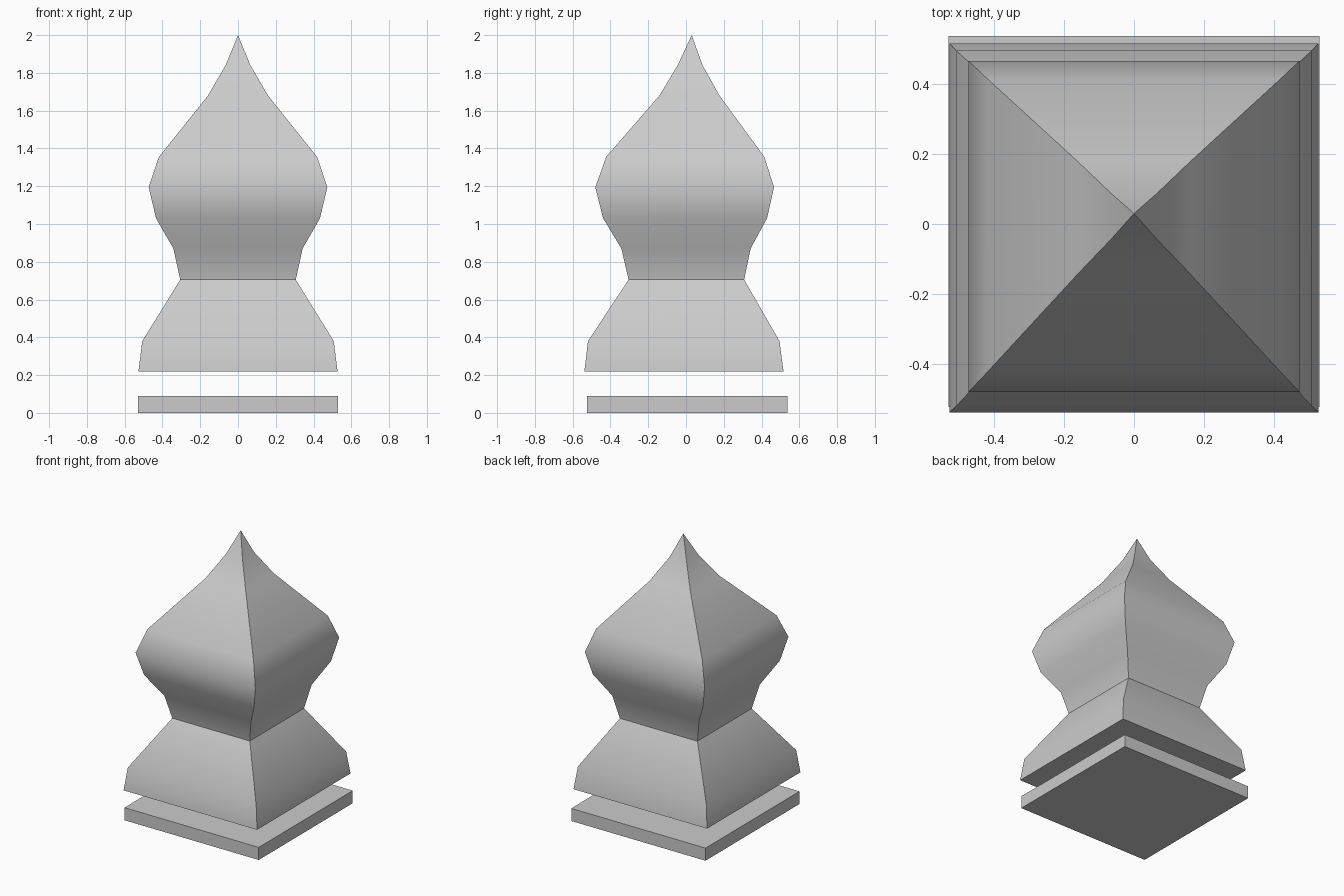
import bpy
import bmesh
import math

cube = bpy.data.objects.get("Cube")
if cube:
    bpy.data.objects.remove(cube, do_unlink=True)

GREY = (0.6, 0.6, 0.6, 1.0)
stone = bpy.data.materials.new("grey_stone")
stone.use_nodes = True
stone.diffuse_color = GREY
stone.node_tree.nodes["Principled BSDF"].inputs["Base Color"].default_value = GREY


def square_loft(name, rings):
    """Loft square rings given as (height, half width, centre y); zero width makes a tip."""
    bm = bmesh.new()
    loops = []
    for z, half, cy in rings:
        if half == 0:
            loops.append([bm.verts.new((0, cy, z))] * 4)
        else:
            corners = ((-1, -1), (1, -1), (1, 1), (-1, 1))
            loops.append([bm.verts.new((sx * half, cy + sy * half, z)) for sx, sy in corners])
    for low, high in zip(loops, loops[1:]):
        for i in range(4):
            j = (i + 1) % 4
            # dict.fromkeys drops the repeated vertex at a tip
            bm.faces.new(list(dict.fromkeys((low[i], low[j], high[j], high[i]))))
    for loop in (loops[0], loops[-1]):
        if len(set(loop)) == 4:
            bm.faces.new(loop)
    bmesh.ops.recalc_face_normals(bm, faces=bm.faces[:])
    mesh = bpy.data.meshes.new(name)
    bm.to_mesh(mesh)
    bm.free()
    mesh.materials.append(stone)
    obj = bpy.data.objects.new(name, mesh)
    bpy.context.collection.objects.link(obj)
    bpy.ops.object.select_all(action='DESELECT')
    obj.select_set(True)
    bpy.context.view_layer.objects.active = obj
    bpy.ops.object.shade_smooth_by_angle(angle=math.radians(40))
    return obj


# Flat slab at the bottom
square_loft("base_slab", [(0, 0.53, 0.007), (0.09, 0.53, 0.007)])

# Flared pedestal, floating above the slab
square_loft("pedestal", [(0.22, 0.527, -0.011), (0.38, 0.507, -0.012), (0.705, 0.306, 0.002)])

# Onion-shaped finial with its tip leaning slightly to the back
square_loft("onion_finial", [
    (0.705, 0.306, 0.002),
    (0.87, 0.342, 0),
    (1.03, 0.434, -0.005),
    (1.195, 0.473, -0.007),
    (1.355, 0.419, -0.004),
    (1.68, 0.159, 0.018),
    (1.84, 0.066, 0.022),
    (2.0, 0, 0.03),
])
